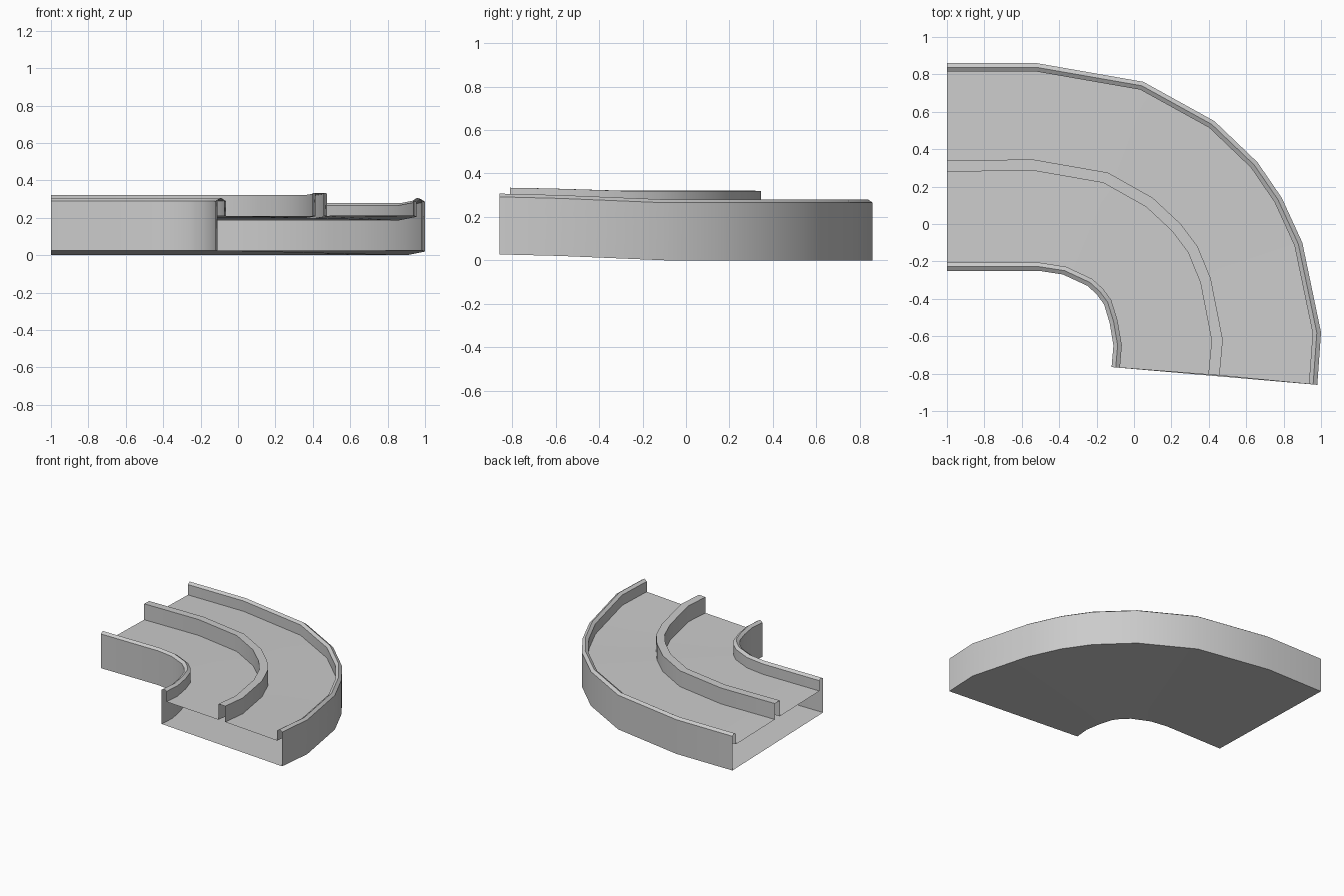
import bpy, math
from mathutils import Vector

if "Cube" in bpy.data.objects:
    bpy.data.objects.remove(bpy.data.objects["Cube"])

# Plan stations along the bend: outer edge, outer side of median, inner edge
OUTER = [(-1, .86), (-.52, .86), (.05, .76), (.43, .55), (.66, .33),
         (.79, .14), (.90, -.10), (1, -.58), (.98, -.86)]
MEDIAN = [(-1, .34), (-.54, .345), (-.14, .275), (.10, .14), (.25, 0),
          (.34, -.12), (.41, -.29), (.475, -.62), (.457, -.81)]
INNER = [(-1, -.25), (-.51, -.25), (-.38, -.27), (-.25, -.33), (-.20, -.375),
         (-.16, -.43), (-.13, -.53), (-.11, -.65), (-.12, -.765)]
# Banking: height of the underside at the outer edge; the inner edge is constant
OUTER_Z = [0, 0, 0, 0, 0, 0, 0, .02, .027]
INNER_Z = .025
DECK, EAVE, RIDGE, MEDIAN_TOP = .185, .265, .28, .308
WALL, MEDIAN_W = .045, .06


def section(i):
    """Closed cross-section at station i, from outer bottom over the top to inner bottom."""
    o, m, n = Vector(OUTER[i]), Vector(MEDIAN[i]), Vector(INNER[i])
    din, dout = (m - o).normalized(), (m - n).normalized()
    width = (n - o).length

    def pt(p, h):
        t = min(1, (p - o).length / width)
        return (p.x, p.y, OUTER_Z[i] * (1 - t) + INNER_Z * t + h)

    m2 = m - dout * MEDIAN_W
    return [pt(o, 0), pt(o, DECK), pt(o, EAVE), pt(o + din * WALL / 2, RIDGE),
            pt(o + din * WALL, EAVE), pt(o + din * WALL, DECK),
            pt(m, DECK), pt(m, MEDIAN_TOP), pt(m2, MEDIAN_TOP), pt(m2, DECK),
            pt(n + dout * WALL, DECK), pt(n + dout * WALL, EAVE),
            pt(n + dout * WALL / 2, RIDGE), pt(n, EAVE), pt(n, DECK), pt(n, 0)]


SECTIONS = [section(i) for i in range(len(OUTER))]


def loft(name, ids):
    """Skin a run of cross-section points along all stations, ends left open."""
    k = len(ids)
    verts = [s[j] for s in SECTIONS for j in ids]
    faces = [(i * k + j, i * k + j + 1, (i + 1) * k + j + 1, (i + 1) * k + j)
             for i in range(len(SECTIONS) - 1) for j in range(k - 1)]
    mesh = bpy.data.meshes.new(name)
    mesh.from_pydata(verts, [], faces)
    ob = bpy.data.objects.new(name, mesh)
    bpy.context.collection.objects.link(ob)
    bpy.ops.object.select_all(action='DESELECT')
    ob.select_set(True)
    bpy.context.view_layer.objects.active = ob
    bpy.ops.object.shade_smooth_by_angle(angle=math.radians(30))


# Hollow body
loft("underside_and_side_walls", [14, 15, 0, 1])
# Two carriageways
loft("outer_lane", [5, 6])
loft("inner_lane", [9, 10])
# Gabled parapets and flat-topped median
loft("outer_parapet", [1, 2, 3, 4, 5])
loft("median_barrier", [6, 7, 8, 9])
loft("inner_parapet", [10, 11, 12, 13, 14])
